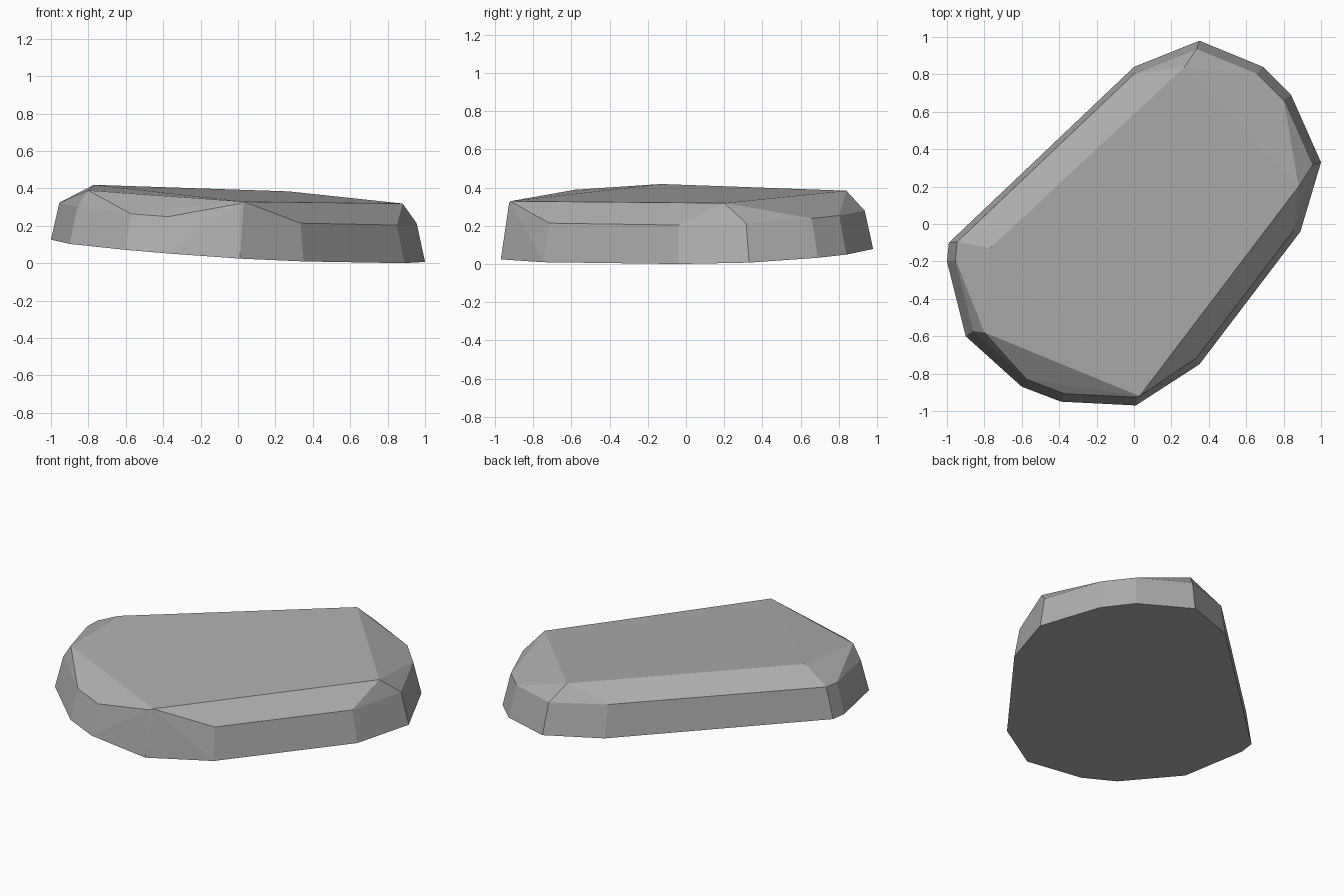
import bpy
import bmesh
from math import radians

default_cube = bpy.data.objects.get("Cube")
if default_cube:
    bpy.data.objects.remove(default_cube, do_unlink=True)


def make_material(name, colour):
    """One flat colour for viewport and render."""
    material = bpy.data.materials.new(name)
    material.use_nodes = True
    material.diffuse_color = colour
    shader = material.node_tree.nodes["Principled BSDF"]
    shader.inputs["Base Color"].default_value = colour
    shader.inputs["Roughness"].default_value = 0.9
    return material


def base_height(x, y):
    """Height of the gently tilted underside."""
    return 0.065 - 0.07 * x + 0.04 * y


# Footprint corners, each with the height of the rim above it
outline = [
    (-1, -.2, .325), (-.99, -.1, .33), (0, .84, .305), (.35, .98, .28),
    (.69, .84, .255), (.84, .69, .24), (1, .33, .215), (.89, -.04, .205),
    (.35, -.75, .215), (.01, -.97, .32), (-.39, -.95, .25),
    (-.6, -.87, .265), (-.9, -.6, .3),
]

# Corners of the broad sloping top
crown = [
    (-.77, -.13, .42), (.27, .84, .385), (.88, .2, .32),
    (.03, -.92, .33), (-.8, -.58, .39),
]

RIM_SCALE = .955

# Wrap the base, rim and crown in one chiselled solid
bm = bmesh.new()
for x, y, rim_height in outline:
    bm.verts.new((x, y, base_height(x, y)))
    bm.verts.new((x * RIM_SCALE, y * RIM_SCALE, rim_height))
for corner in crown:
    bm.verts.new(corner)

hull = bmesh.ops.convex_hull(bm, input=bm.verts[:])
unused = {v for v in hull["geom_interior"] + hull["geom_unused"]
          if isinstance(v, bmesh.types.BMVert)}
bmesh.ops.delete(bm, geom=list(unused), context='VERTS')

# Merge almost coplanar triangles into clean facets
bmesh.ops.dissolve_limit(bm, angle_limit=radians(2),
                         verts=bm.verts[:], edges=bm.edges[:])
bmesh.ops.recalc_face_normals(bm, faces=bm.faces[:])

# Stand the lowest corner on the ground
lowest = min(v.co.z for v in bm.verts)
bmesh.ops.translate(bm, verts=bm.verts[:], vec=(0, 0, -lowest))

mesh = bpy.data.meshes.new("flat_rock")
bm.to_mesh(mesh)
bm.free()
mesh.shade_flat()
mesh.materials.append(make_material("stone grey", (.42, .42, .42, 1)))

rock = bpy.data.objects.new("flat_rock", mesh)
bpy.context.collection.objects.link(rock)
